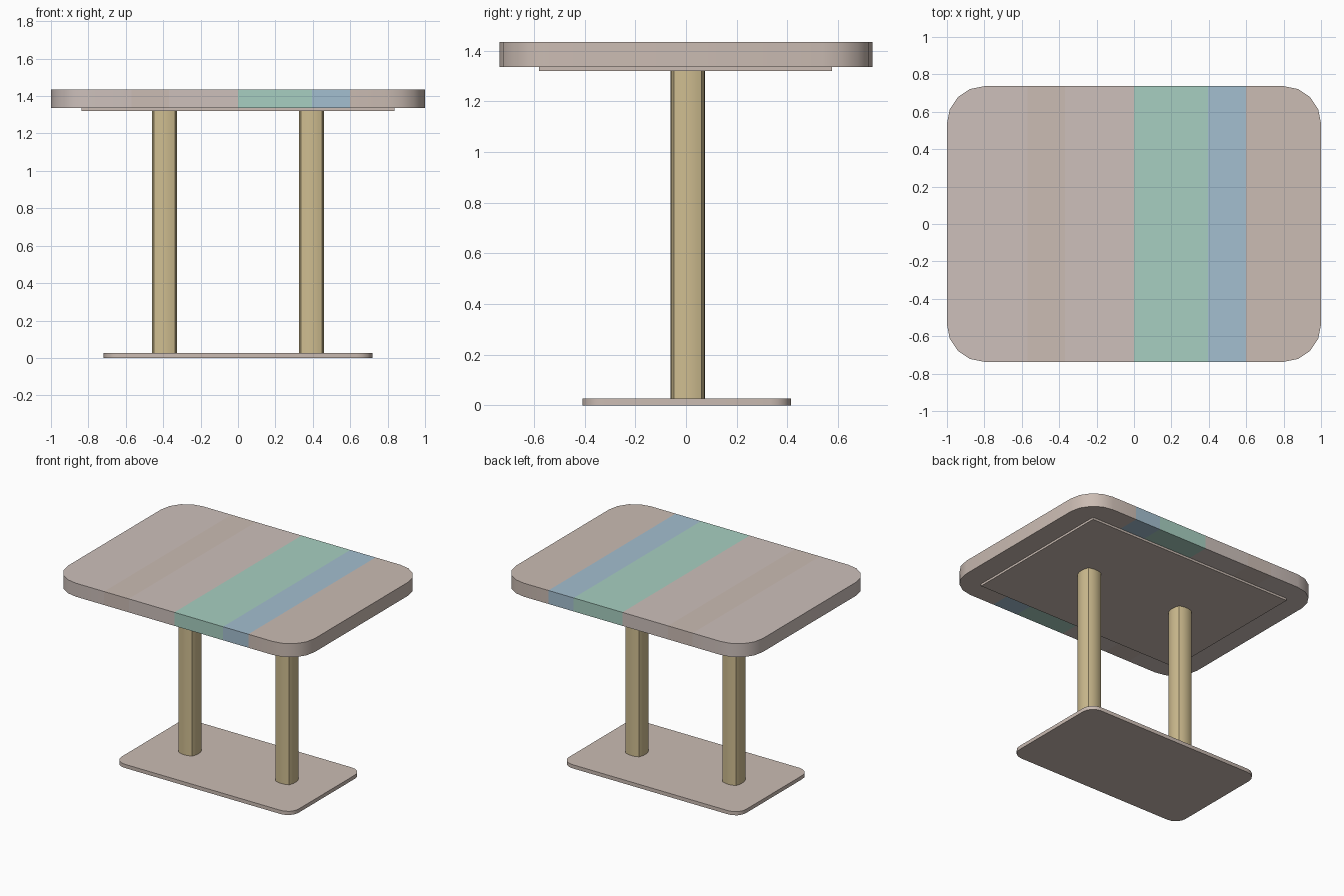
import bpy, bmesh, math

if "Cube" in bpy.data.objects:
    bpy.data.objects.remove(bpy.data.objects["Cube"])


def make_material(name, srgb):
    mat = bpy.data.materials.new(name)
    lin = [((c / 255 + 0.055) / 1.055) ** 2.4 for c in srgb]
    mat.diffuse_color = (*lin, 1)
    mat.use_nodes = True
    mat.node_tree.nodes["Principled BSDF"].inputs["Base Color"].default_value = mat.diffuse_color
    return mat


BEIGE = make_material("warm beige", (203, 188, 179))
PALE = make_material("pale rose grey", (205, 192, 187))
GREEN = make_material("mint green", (167, 207, 193))
BLUE = make_material("soft blue", (164, 191, 208))
TAN = make_material("tan wood", (207, 189, 144))


def rounded_rect(hx, hy, r, steps):
    pts = []
    for i, (sx, sy) in enumerate([(1, 1), (-1, 1), (-1, -1), (1, -1)]):
        for k in range(steps + 1):
            a = math.pi / 2 * (i + k / steps)
            pts.append((sx * (hx - r) + r * math.cos(a),
                        sy * (hy - r) + r * math.sin(a)))
    return pts


def bulged_square(corner, bulge, steps):
    # square outline whose four sides bow outwards
    pts = []
    for i in range(4):
        c, s = round(math.cos(i * math.pi / 2)), round(math.sin(i * math.pi / 2))
        for k in range(steps):
            t = -1 + 2 * k / steps
            x, y = corner + bulge * (1 - t * t), corner * t
            pts.append((x * c - y * s, x * s + y * c))
    return pts


def extrude(name, outline, z0, z1, centre, mats, cuts=()):
    bm = bmesh.new()
    low = [bm.verts.new((x, y, z0)) for x, y in outline]
    high = [bm.verts.new((x, y, z1)) for x, y in outline]
    n = len(outline)
    bm.faces.new(low[::-1])
    bm.faces.new(high)
    for i in range(n):
        j = (i + 1) % n
        bm.faces.new((low[i], low[j], high[j], high[i]))
    # colour bands across x
    for x in cuts:
        bmesh.ops.bisect_plane(bm, geom=bm.verts[:] + bm.edges[:] + bm.faces[:],
                               plane_co=(x, 0, 0), plane_no=(1, 0, 0))
    for f in bm.faces:
        f.material_index = sum(f.calc_center_bounds().x > x for x in cuts)
    me = bpy.data.meshes.new(name)
    bm.to_mesh(me)
    bm.free()
    for m in mats:
        me.materials.append(m)
    ob = bpy.data.objects.new(name, me)
    ob.location = (*centre, 0)
    bpy.context.collection.objects.link(ob)
    bpy.ops.object.select_all(action='DESELECT')
    ob.select_set(True)
    bpy.context.view_layer.objects.active = ob
    bpy.ops.object.shade_smooth_by_angle(angle=math.radians(32))
    return ob


# striped table top
extrude("table_top", rounded_rect(1.0, 0.737, 0.2, 4), 1.336, 1.435, (0, 0),
        [PALE, BEIGE, PALE, GREEN, BLUE, BEIGE], (-0.57, -0.37, 0.0, 0.395, 0.6))

# mounting plate under the top
extrude("under_plate", [(0.838, 0.578), (-0.838, 0.578), (-0.838, -0.578), (0.838, -0.578)],
        1.32, 1.337, (0, -0.002), [BEIGE])

# two posts
for side, x in (("left", -0.393), ("right", 0.393)):
    extrude(side + "_post", bulged_square(0.055, 0.0125, 6), 0.026, 1.322,
            (x, 0.007), [TAN])

# floor plate
extrude("base_plate", rounded_rect(0.718, 0.412, 0.085, 4), 0, 0.027, (0, 0.003), [BEIGE])
